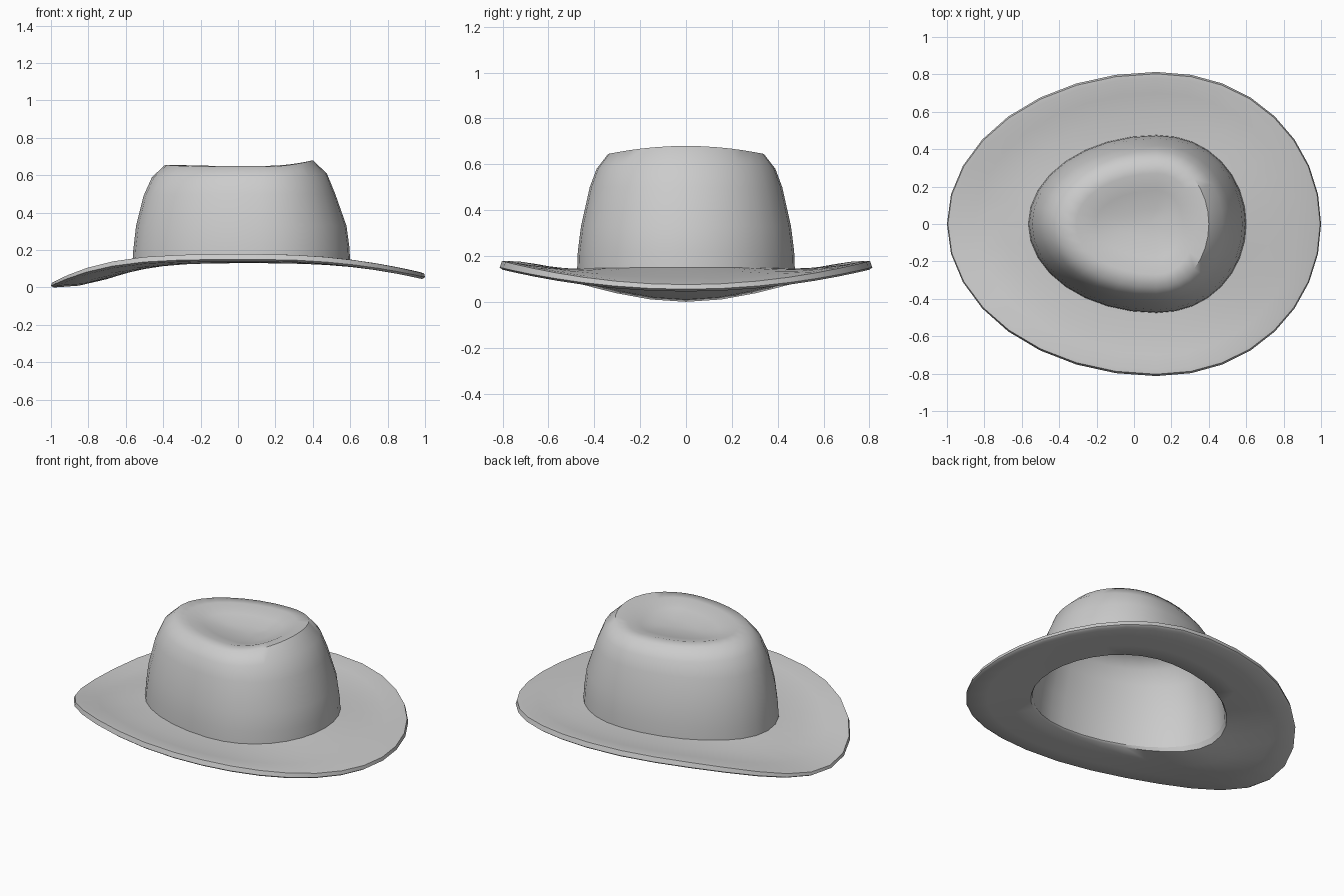
import bpy, bmesh
from math import sin, cos, pi

if "Cube" in bpy.data.objects:
    bpy.data.objects.remove(bpy.data.objects["Cube"])

SEG = 32
CX = 0.12  # widest station of the egg-shaped outline


def ring(left, right, half_y, z_left, z_right, z_side):
    """Egg-shaped loop whose height differs at the left end, right end and sides."""
    pts = []
    for i in range(SEG):
        t = 2 * pi * i / SEG
        c, s = cos(t), sin(t)
        if c > 0:
            x, z = CX + (right - CX) * c ** 0.95, z_side + (z_right - z_side) * c ** 2
        else:
            x, z = CX + (CX - left) * c, z_side + (z_left - z_side) * c ** 4
        pts.append((x, half_y * s, z))
    return pts


def loft(name, rings, tip=None):
    """Skin consecutive loops, optionally closing the last one to a point."""
    bm = bmesh.new()
    loops = [[bm.verts.new(p) for p in ring(*r)] for r in rings]
    for a, b in zip(loops, loops[1:]):
        for i in range(SEG):
            j = (i + 1) % SEG
            bm.faces.new((a[i], a[j], b[j], b[i]))
    if tip:
        v = bm.verts.new(tip)
        last = loops[-1]
        for i in range(SEG):
            bm.faces.new((last[i], last[(i + 1) % SEG], v))
    me = bpy.data.meshes.new(name)
    bm.to_mesh(me)
    bm.free()
    ob = bpy.data.objects.new(name, me)
    bpy.context.collection.objects.link(ob)
    bpy.ops.object.select_all(action='DESELECT')
    ob.select_set(True)
    bpy.context.view_layer.objects.active = ob
    bpy.ops.object.shade_smooth_by_angle(angle=0.9)
    return ob


# Crown: open-bottomed shell with a dented top
loft("crown", [
    (-0.565, 0.60, 0.475, 0.12, 0.14, 0.14),
    (-0.56, 0.595, 0.472, 0.20, 0.22, 0.22),
    (-0.545, 0.58, 0.458, 0.33, 0.33, 0.33),
    (-0.505, 0.52, 0.42, 0.49, 0.50, 0.50),
    (-0.46, 0.475, 0.39, 0.59, 0.61, 0.58),
    (-0.39, 0.40, 0.34, 0.655, 0.68, 0.645),
    (-0.31, 0.33, 0.27, 0.655, 0.665, 0.65),
    (-0.21, 0.26, 0.18, 0.625, 0.63, 0.625),
    (-0.08, 0.20, 0.08, 0.605, 0.61, 0.605),
], tip=(0.08, 0, 0.60))

# Brim: underside from the head opening outwards, round the edge, back over the top
loft("brim", [
    (-0.565, 0.60, 0.475, 0.12, 0.14, 0.14),
    (-0.575, 0.61, 0.485, 0.085, 0.115, 0.13),
    (-0.70, 0.73, 0.59, 0.045, 0.10, 0.13),
    (-0.85, 0.87, 0.71, 0.01, 0.075, 0.135),
    (-0.985, 0.985, 0.80, 0.0, 0.045, 0.14),
    (-1.0, 1.0, 0.813, 0.008, 0.055, 0.15),
    (-0.995, 0.995, 0.803, 0.025, 0.075, 0.178),
    (-0.97, 0.97, 0.78, 0.032, 0.083, 0.178),
    (-0.85, 0.87, 0.70, 0.05, 0.105, 0.163),
    (-0.70, 0.73, 0.585, 0.085, 0.13, 0.148),
    (-0.565, 0.60, 0.475, 0.125, 0.15, 0.145),
][::-1])

# Keep face normals outward on the brim
brim = bpy.data.objects["brim"]
bm = bmesh.new()
bm.from_mesh(brim.data)
bmesh.ops.remove_doubles(bm, verts=bm.verts, dist=0.0001)
bmesh.ops.recalc_face_normals(bm, faces=bm.faces)
bm.to_mesh(brim.data)
bm.free()
